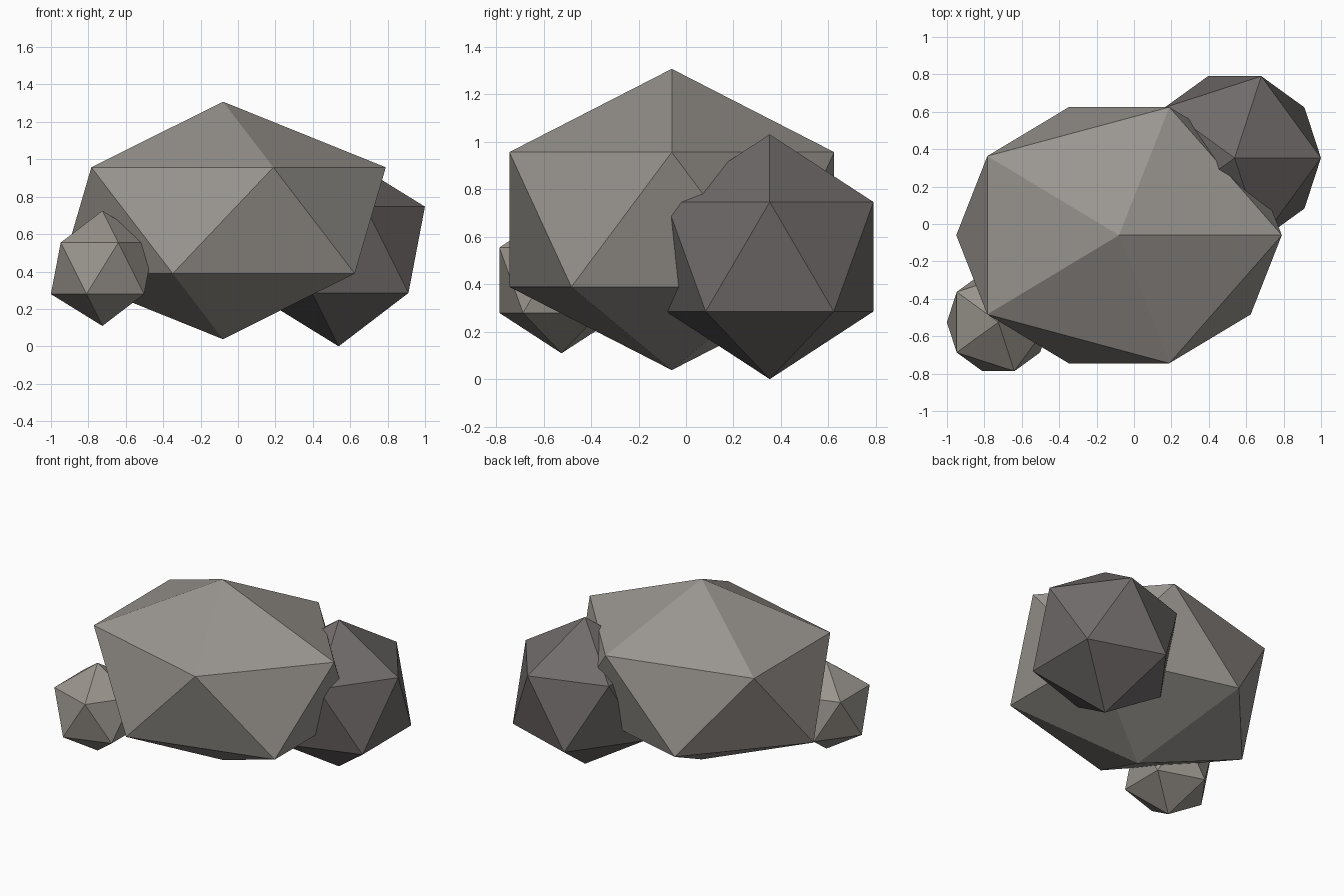
import bpy

if "Cube" in bpy.data.objects:
    bpy.data.objects.remove(bpy.data.objects["Cube"])

def material(name, rgb):
    m = bpy.data.materials.new(name)
    m.diffuse_color = (*rgb, 1)
    m.use_nodes = True
    m.node_tree.nodes["Principled BSDF"].inputs["Base Color"].default_value = m.diffuse_color
    return m

light = material("warm grey stone", (0.32, 0.30, 0.275))
mid = material("small grey stone", (0.32, 0.295, 0.265))
dark = material("dark grey stone", (0.165, 0.147, 0.147))

# Each rock is a faceted twenty-sided ball, stretched to size
def rock(name, centre, scale, mat):
    bpy.ops.mesh.primitive_ico_sphere_add(subdivisions=1, radius=1, location=centre)
    ob = bpy.context.object
    ob.name = name
    ob.scale = scale
    bpy.ops.object.transform_apply(location=False, rotation=False, scale=True)
    ob.data.materials.append(mat)

rock("main_boulder", (-0.08, -0.06, 0.673), (0.973, 0.805, 0.635), light)
rock("back_boulder", (0.538, 0.353, 0.516), (0.516, 0.514, 0.516), dark)
rock("small_boulder", (-0.725, -0.525, 0.417), (0.308, 0.308, 0.308), mid)
